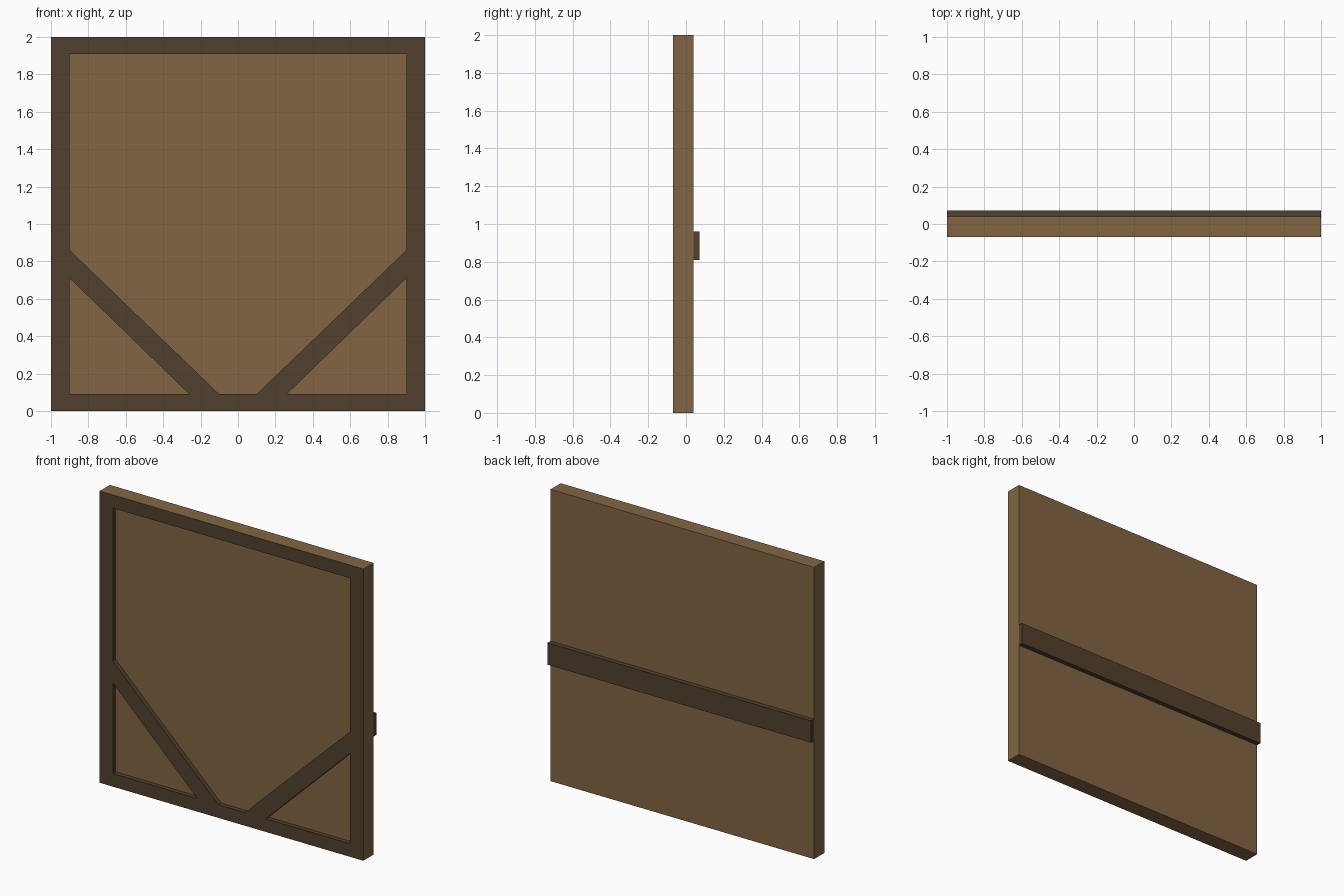
import bpy, bmesh

if "Cube" in bpy.data.objects:
    bpy.data.objects.remove(bpy.data.objects["Cube"])


def material(name, rgb):
    m = bpy.data.materials.new(name)
    m.diffuse_color = (*rgb, 1.0)
    m.use_nodes = True
    m.node_tree.nodes["Principled BSDF"].inputs["Base Color"].default_value = m.diffuse_color
    return m


LIGHT = material("light_wood", (0.225, 0.130, 0.057))
DARK = material("dark_wood", (0.082, 0.053, 0.026))


def add_object(name, bm, mats):
    bmesh.ops.recalc_face_normals(bm, faces=bm.faces)
    me = bpy.data.meshes.new(name)
    bm.to_mesh(me)
    bm.free()
    for m in mats:
        me.materials.append(m)
    ob = bpy.data.objects.new(name, me)
    bpy.context.collection.objects.link(ob)
    return ob


def box(name, x, y, z, mat):
    bm = bmesh.new()
    bmesh.ops.create_cube(bm, size=1)
    for v in bm.verts:
        v.co = (x[v.co.x > 0], y[v.co.y > 0], z[v.co.z > 0])
    return add_object(name, bm, [mat])


# Flat board and the single batten across its back
box("board", (-1, 1), (-0.04, 0.04), (0, 2), LIGHT)
box("back_batten", (-1, 1), (0.04, 0.072), (0.81, 0.96), DARK)

# Front frame with two diagonal braces: one outline with three openings
outer = [(-1, 0), (1, 0), (1, 2), (-1, 2)]
opening = [(-0.9, 1.91), (-0.9, 0.86), (-0.1, 0.09),
           (0.1, 0.09), (0.9, 0.86), (0.9, 1.91)]
corner = [(-0.9, 0.09), (-0.26, 0.09), (-0.9, 0.71)]
mirrored = [(-x, z) for x, z in corner]

bm = bmesh.new()
edges = []
for loop in (outer, opening, corner, mirrored):
    vs = [bm.verts.new((x, -0.07, z)) for x, z in loop]
    edges += [bm.edges.new((vs[i - 1], vs[i])) for i in range(len(vs))]
bmesh.ops.triangle_fill(bm, edges=edges, use_beauty=True, normal=(0, -1, 0))
ext = bmesh.ops.extrude_face_region(bm, geom=bm.faces[:], use_keep_orig=True)
moved = [g for g in ext["geom"] if isinstance(g, bmesh.types.BMVert)]
bmesh.ops.translate(bm, verts=moved, vec=(0, 0.03, 0))
bmesh.ops.recalc_face_normals(bm, faces=bm.faces)

# Outer rim takes the light board colour, the face and openings stay dark
for f in bm.faces:
    c = f.calc_center_median()
    rim = abs(c.x) > 0.99 or abs(c.z - 1) > 0.99
    f.material_index = 1 if rim and abs(f.normal.y) < 0.5 else 0
add_object("braced_front_frame", bm, [DARK, LIGHT])
